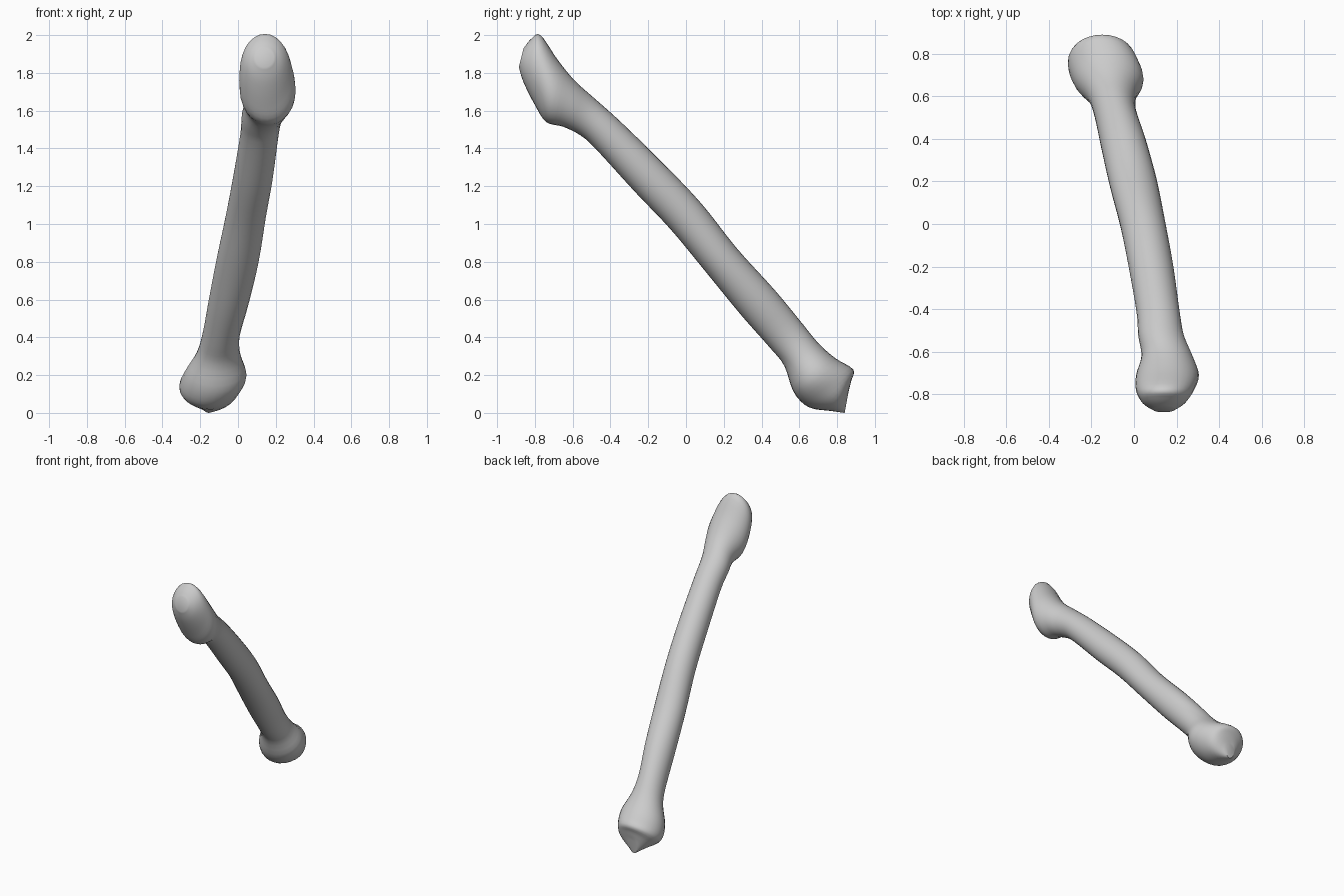
import bpy, bmesh, math
from mathutils import Vector

cube = bpy.data.objects.get("Cube")
if cube:
    bpy.data.objects.remove(cube)

SIDES, STEPS = 28, 4

# Bone stations: upper edge (y, z), lower edge (y, z), x range
stations = [
    (-.86, 1.93, -.885, 1.83, .09, .19),
    (-.82, 1.98, -.86, 1.75, .04, .24),
    (-.77, 2.00, -.80, 1.63, .01, .28),
    (-.68, 1.87, -.74, 1.54, .01, .305),
    (-.59, 1.76, -.65, 1.515, .035, .275),
    (-.49, 1.67, -.56, 1.47, .02, .235),
    (-.35, 1.545, -.48, 1.40, .012, .215),
    (-.13, 1.33, -.27, 1.17, -.025, .185),
    (.08, 1.11, -.08, .97, -.065, .148),
    (.27, .87, .11, .74, -.115, .11),
    (.47, .65, .29, .52, -.157, .057),
    (.61, .48, .44, .35, -.188, .01),
    (.70, .37, .52, .25, -.22, .012),
    (.79, .29, .57, .11, -.285, .045),
    (.885, .23, .65, .03, -.31, .01),
    (.875, .17, .77, .01, -.25, -.03),
    (.86, .11, .84, .00, -.19, -.12),
]


def spline(a, b, c, d, t):
    """Catmull-Rom blend of four stations."""
    return [.5 * (2 * q + (r - p) * t + (2 * p - 5 * q + 4 * r - s) * t * t
                  + (3 * q - p - 3 * r + s) * t ** 3)
            for p, q, r, s in zip(a, b, c, d)]


def ring_points(s):
    upper, lower = Vector((0, s[0], s[1])), Vector((0, s[2], s[3]))
    mid, half = (upper + lower) / 2, (upper - lower) / 2
    mid.x, width = (s[4] + s[5]) / 2, (s[5] - s[4]) / 2
    for i in range(SIDES):
        a = math.tau * i / SIDES
        yield mid + half * math.sin(a) + Vector((width * math.cos(a), 0, 0))


# Smoothly interpolated rings along the bone
rings = []
last = len(stations) - 1
for i in range(last):
    quad = [stations[min(max(i + k, 0), last)] for k in (-1, 0, 1, 2)]
    rings += [spline(*quad, k / STEPS) for k in range(STEPS)]
rings.append(stations[-1])

# Shaft and both knobbed ends as one continuous skin
bm = bmesh.new()
loops = [[bm.verts.new(p) for p in ring_points(s)] for s in rings]
for a, b in zip(loops, loops[1:]):
    for i in range(SIDES):
        j = (i + 1) % SIDES
        bm.faces.new((a[i], a[j], b[j], b[i]))
bm.faces.new(loops[0])
bm.faces.new(loops[-1])
bmesh.ops.recalc_face_normals(bm, faces=bm.faces)
mesh = bpy.data.meshes.new("bone")
bm.to_mesh(mesh)
bm.free()
bone = bpy.data.objects.new("bone", mesh)
bpy.context.collection.objects.link(bone)

# Plain grey surface
grey = bpy.data.materials.new("bone grey")
grey.use_nodes = True
color = (.6, .6, .6, 1)
grey.diffuse_color = color
grey.node_tree.nodes["Principled BSDF"].inputs["Base Color"].default_value = color
mesh.materials.append(grey)

bpy.ops.object.select_all(action='DESELECT')
bone.select_set(True)
bpy.context.view_layer.objects.active = bone
bpy.ops.object.shade_smooth_by_angle(angle=math.radians(45))
